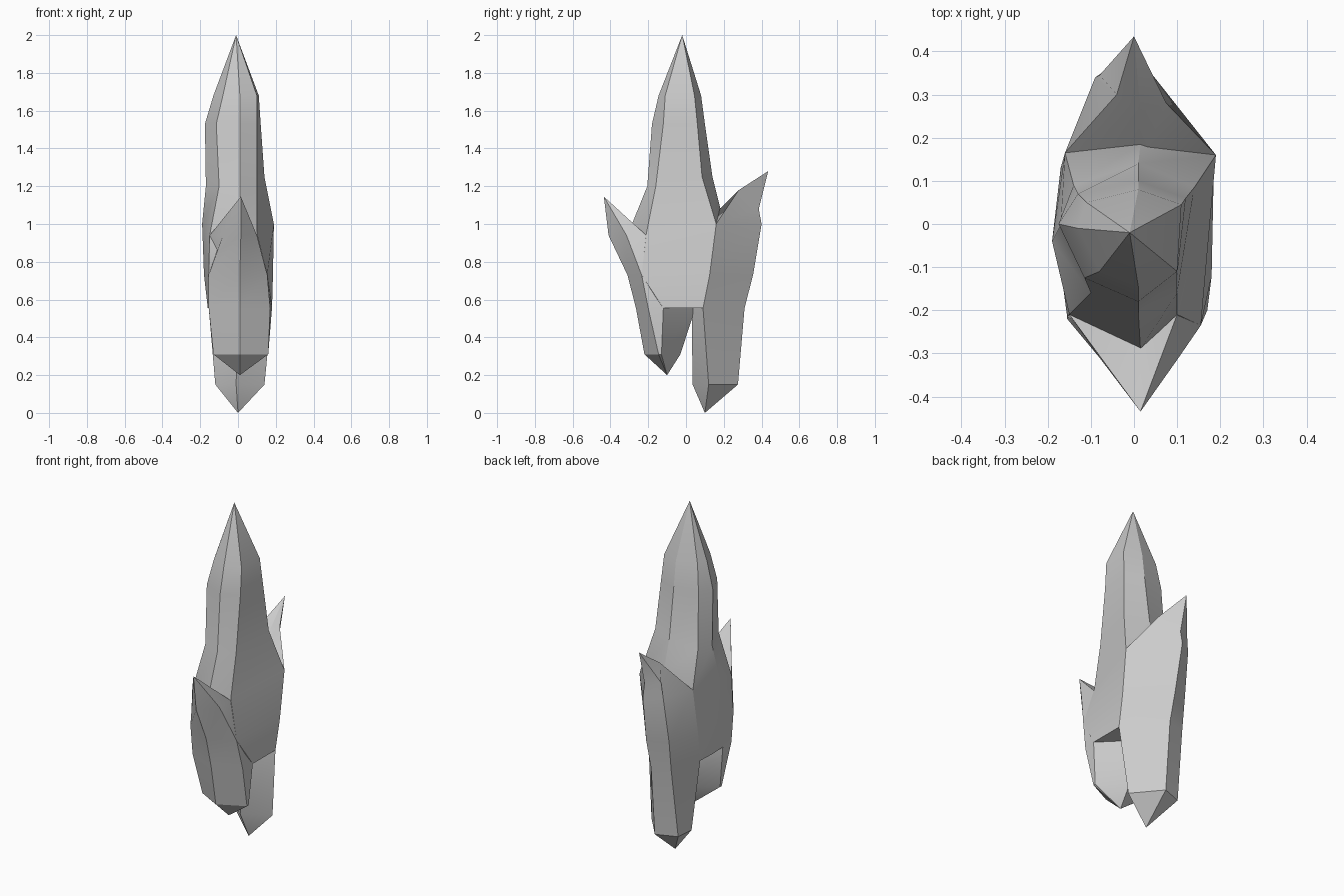
import bpy
import bmesh
import math

# Remove the default cube only
default_cube = bpy.data.objects.get("Cube")
if default_cube:
    bpy.data.objects.remove(default_cube, do_unlink=True)


def make_material(name, colour):
    """One flat colour, shown both in the viewport and in a render."""
    material = bpy.data.materials.new(name)
    material.use_nodes = True
    material.diffuse_color = colour
    shader = material.node_tree.nodes["Principled BSDF"]
    shader.inputs["Base Color"].default_value = colour
    return material


stone = make_material("grey crystal", (0.6, 0.6, 0.6, 1))


def build_shard(name, heights, edges, bottom_tip=None, top_tip=None):
    """Loft a faceted crystal from its long edges, given in order round it.

    Each edge lists (x, y) at the shared heights; a third value
    replaces the shared height at that one corner.
    """
    mesh = bpy.data.meshes.new(name)
    shard = bpy.data.objects.new(name, mesh)
    bpy.context.collection.objects.link(shard)
    bm = bmesh.new()

    # Corners of every cross-section
    rings = []
    for level, height in enumerate(heights):
        ring = []
        for edge in edges.values():
            corner = edge[level]
            z = corner[2] if len(corner) == 3 else height
            ring.append(bm.verts.new((corner[0], corner[1], z)))
        rings.append(ring)

    # Side facets between neighbouring cross-sections
    count = len(edges)
    for lower, upper in zip(rings, rings[1:]):
        for i in range(count):
            j = (i + 1) % count
            bm.faces.new((lower[i], lower[j], upper[j], upper[i]))

    # Pointed or flat ends
    for ring, tip in ((rings[0], bottom_tip), (rings[-1], top_tip)):
        if tip is None:
            bm.faces.new(ring)
            continue
        point = bm.verts.new(tip)
        for i in range(count):
            bm.faces.new((ring[i], ring[(i + 1) % count], point))

    bmesh.ops.recalc_face_normals(bm, faces=bm.faces[:])
    bm.to_mesh(mesh)
    bm.free()
    mesh.materials.append(stone)

    # Soft facets with crisp ridges
    bpy.ops.object.select_all(action="DESELECT")
    shard.select_set(True)
    bpy.context.view_layer.objects.active = shard
    bpy.ops.object.shade_smooth_by_angle(angle=math.radians(30))
    return shard


# Tall middle crystal, flat underneath where it bridges the other two
build_shard(
    "central_shard",
    heights=(.555, .73, 1, 1.2, 1.53, 1.68),
    edges={
        "front ridge": ((.01, -.2), (.01, -.25), (.015, -.29, .99),
                        (.01, -.205), (.01, -.18), (.01, -.145)),
        "front left": ((.18, -.12), (.155, -.235), (.1, -.21, .95),
                       (.1, -.16), (.1, -.12), (.1, -.11)),
        "back left": ((.18, .09), (.185, .125), (.19, .16),
                      (.14, .085, 1.25), (.12, .06), (.11, .045)),
        "back ridge": ((.01, .2), (.01, .2), (.015, .185, 1.07),
                       (.01, .14, 1.25), (.01, .1), (.01, .08)),
        "back right": ((-.155, .09), (-.17, .13), (-.16, .165),
                       (-.14, .09), (-.13, .07), (-.11, .05)),
        "right side": ((-.16, -.02), (-.18, -.03), (-.19, -.04),
                       (-.17, 0), (-.175, 0), (-.13, -.01)),
        "front right": ((-.155, -.12), (-.155, -.215), (-.15, -.21, .94),
                        (-.1, -.16), (-.115, -.125), (-.08, -.11)),
    },
    top_tip=(-.01, -.02, 2),
)

# Short crystal leaning forward
build_shard(
    "front_shard",
    heights=(.31, .555, .73, .94),
    edges={
        "front ridge": ((.01, -.22), (.01, -.265), (.01, -.31), (.015, -.41)),
        "front left": ((.16, -.145), (.17, -.2), (.155, -.235), (.1, -.315)),
        "left side": ((.16, -.13), (.18, -.12), (.16, -.1), (.1, -.21)),
        "back ridge": ((.01, -.03), (.01, .05), (.01, -.05), (.015, -.29, 1)),
        "right side": ((-.13, -.13), (-.155, -.12), (-.16, -.1), (-.15, -.21)),
        "front right": ((-.13, -.145), (-.155, -.2), (-.155, -.22),
                        (-.08, -.31)),
    },
    bottom_tip=(.01, -.1, .2),
    top_tip=(.015, -.435, 1.145),
)

# Long crystal leaning backward, reaching the lowest point
build_shard(
    "back_shard",
    heights=(.15, .555, .73, 1, 1.18),
    edges={
        "front ridge": ((-.01, .035), (0, .03), (0, .03), (0, .1),
                        (.015, .26, 1.13)),
        "left side": ((.14, .12), (.18, .09), (.185, .125), (.19, .16),
                      (.075, .28)),
        "back ridge": ((.01, .275), (.01, .31), (.01, .355), (0, .4),
                       (0, .385, 1.08)),
        "back right": ((-.11, .23), (-.1, .28), (-.1, .3), (-.09, .34),
                       (-.08, .345, 1.09)),
        "right side": ((-.12, .12), (-.155, .09), (-.17, .13), (-.16, .165),
                       (-.04, .3)),
    },
    bottom_tip=(0, .1, 0),
    top_tip=(0, .435, 1.28),
)
